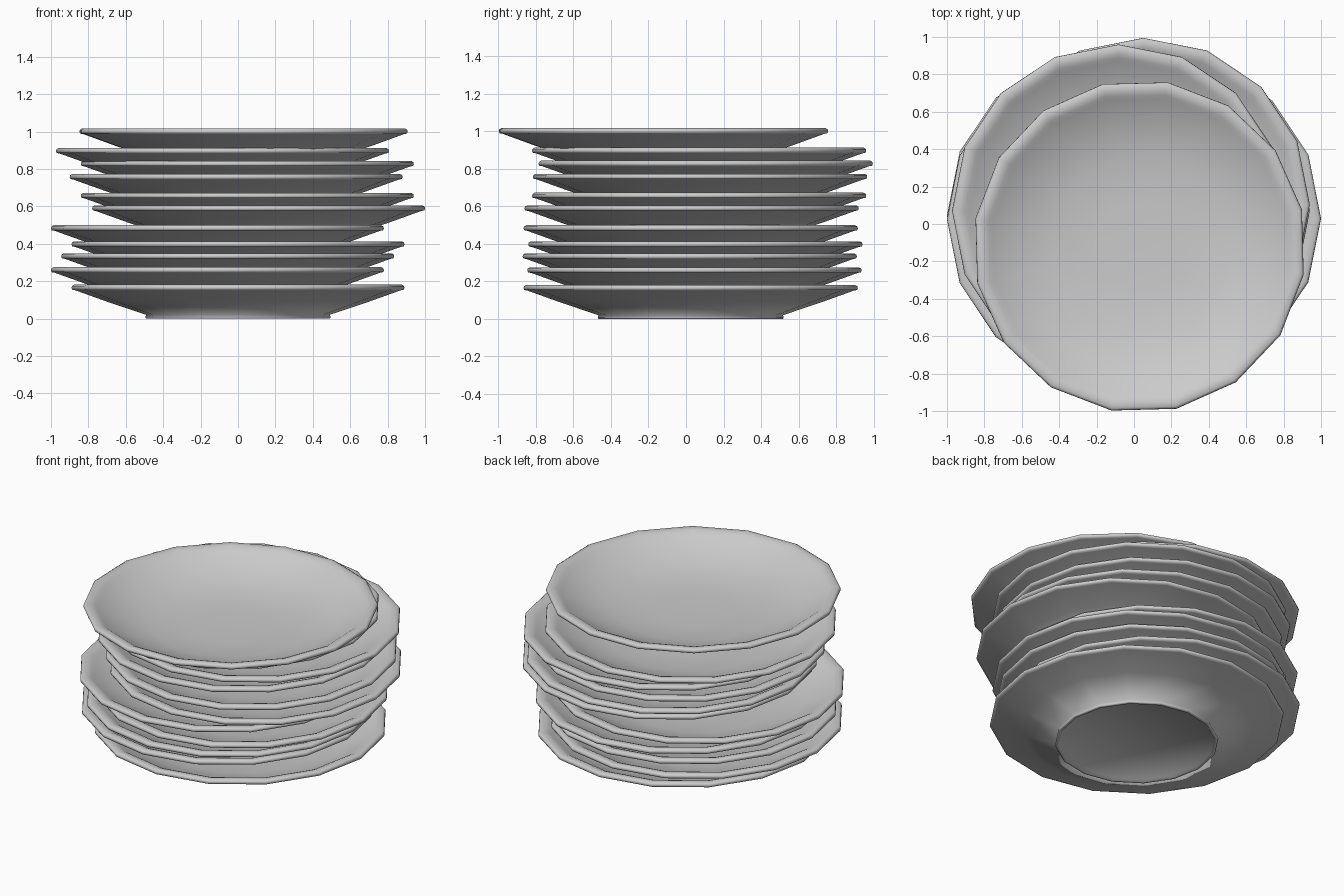
import bpy, bmesh
from math import cos, sin, pi, radians

if "Cube" in bpy.data.objects:
    bpy.data.objects.remove(bpy.data.objects["Cube"])

SIDES = 16

# Plate cross-section (radius, height): recessed base, foot, underside, rolled lip, bowl
PROFILE = [
    (0.465, 0.012), (0.475, 0.0), (0.490, 0.0), (0.495, 0.006), (0.492, 0.020),
    (0.700, 0.090), (0.870, 0.151), (0.886, 0.154), (0.890, 0.163), (0.888, 0.174),
    (0.876, 0.181), (0.845, 0.179), (0.822, 0.170), (0.800, 0.156),
    (0.660, 0.092), (0.480, 0.046), (0.240, 0.037),
]
BASE_Z, BOWL_Z = 0.012, 0.034

# Stack from the bottom up: x, y, z, turn in degrees
STACK = [
    (0.00, 0.025, 0.0, 0), (-0.11, 0.045, 0.094, 0), (-0.055, 0.02, 0.168, 0),
    (0.0, 0.05, 0.232, 0), (-0.11, 0.025, 0.318, 0), (0.11, 0.03, 0.424, 0),
    (0.05, 0.07, 0.491, 0), (-0.01, 0.075, 0.592, 0), (0.05, 0.105, 0.662, 0),
    (-0.083, 0.07, 0.731, 0), (0.03, -0.12, 0.835, 12.8),
]


def plate_mesh():
    bm = bmesh.new()
    rings = [[bm.verts.new((r * cos(2 * pi * i / SIDES), r * sin(2 * pi * i / SIDES), z))
              for i in range(SIDES)] for r, z in PROFILE]
    for a, b in zip(rings, rings[1:]):
        for i in range(SIDES):
            j = (i + 1) % SIDES
            bm.faces.new((a[i], a[j], b[j], b[i]))
    # close the base and the bowl with fans
    for ring, z in ((rings[0], BASE_Z), (rings[-1], BOWL_Z)):
        pole = bm.verts.new((0, 0, z))
        for i in range(SIDES):
            bm.faces.new((ring[i], ring[(i + 1) % SIDES], pole))
    bmesh.ops.recalc_face_normals(bm, faces=bm.faces)
    mesh = bpy.data.meshes.new("plate")
    bm.to_mesh(mesh)
    bm.free()
    for p in mesh.polygons:
        p.use_smooth = True
    return mesh


# Stacked plates share one mesh
mesh = plate_mesh()
for n, (x, y, z, turn) in enumerate(STACK, 1):
    plate = bpy.data.objects.new(f"plate_{n:02d}", mesh)
    plate.location = (x, y, z)
    plate.rotation_euler.z = radians(turn)
    bpy.context.collection.objects.link(plate)
